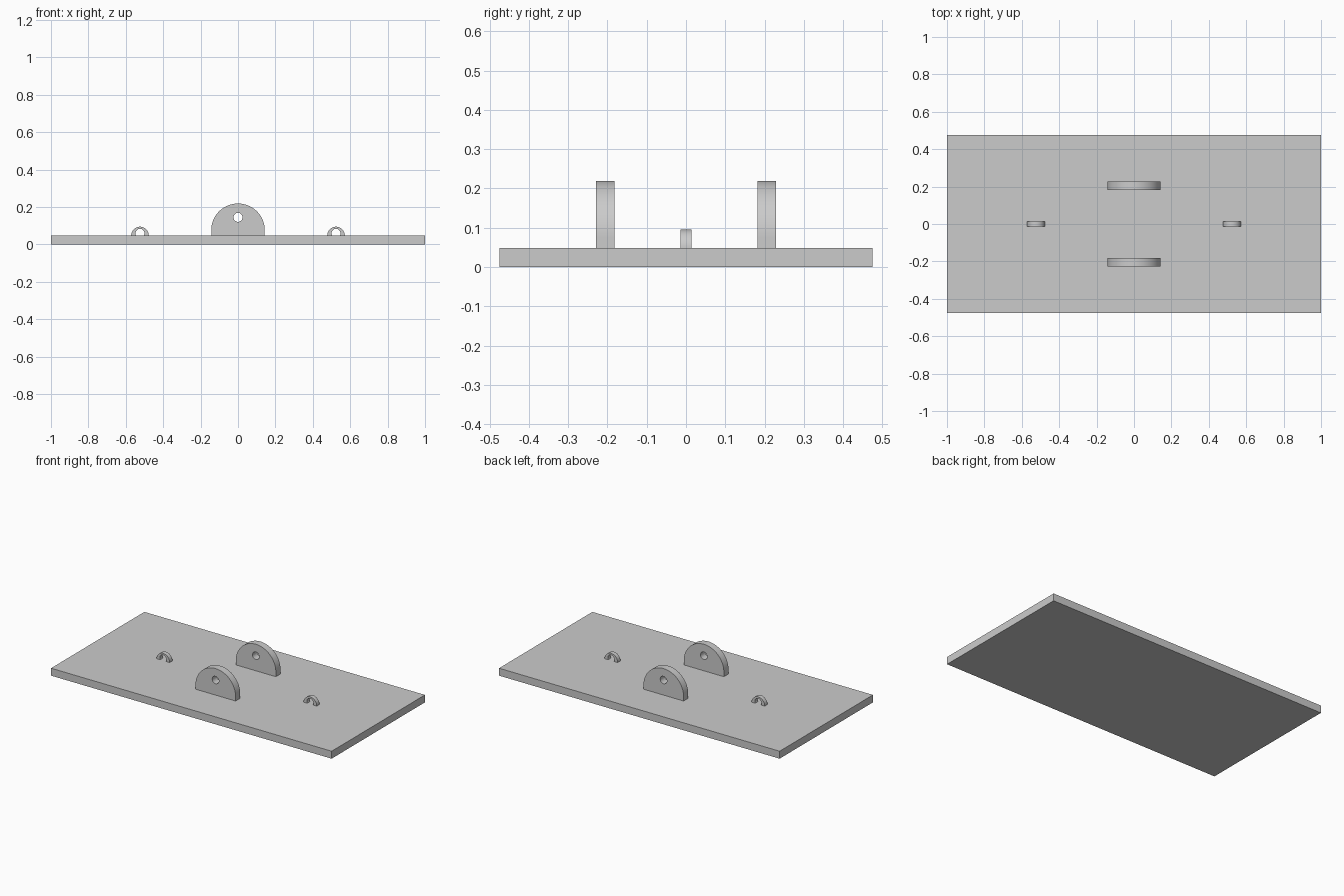
import bpy, bmesh
from math import pi, sin, cos, asin

default = bpy.data.objects.get("Cube")
if default:
    bpy.data.objects.remove(default, do_unlink=True)

PLATE_TOP = 0.048
grey = bpy.data.materials.new("plain_grey")
grey.use_nodes = True
grey.diffuse_color = (0.6, 0.6, 0.6, 1)
grey.node_tree.nodes["Principled BSDF"].inputs["Base Color"].default_value = (0.6, 0.6, 0.6, 1)


def arc(radius, height, start, end, steps):
    """Points on an arc centred at x = 0 and the given height."""
    angles = [start + (end - start) * i / steps for i in range(steps + 1)]
    return [(radius * cos(a), height + radius * sin(a)) for a in angles]


def extruded(name, outlines, location, thickness):
    """Stand a filled outline upright and give it thickness along y."""
    curve = bpy.data.curves.new(name, "CURVE")
    curve.dimensions = "2D"
    curve.fill_mode = "BOTH"
    curve.extrude = thickness / 2
    for outline in outlines:
        spline = curve.splines.new("POLY")
        spline.points.add(len(outline) - 1)
        spline.use_cyclic_u = True
        for point, (x, z) in zip(spline.points, outline):
            point.co = (x, z, 0, 1)
    obj = bpy.data.objects.new(name, curve)
    bpy.context.collection.objects.link(obj)
    obj.location = location
    obj.rotation_euler = (pi / 2, 0, 0)
    bpy.ops.object.select_all(action="DESELECT")
    obj.select_set(True)
    bpy.context.view_layer.objects.active = obj
    bpy.ops.object.convert(target="MESH")
    obj = bpy.context.view_layer.objects.active
    # Weld the caps to the rim
    bm = bmesh.new()
    bm.from_mesh(obj.data)
    bmesh.ops.remove_doubles(bm, verts=bm.verts, dist=0.00005)
    bmesh.ops.recalc_face_normals(bm, faces=bm.faces)
    bm.to_mesh(obj.data)
    bm.free()
    obj.data.materials.clear()
    obj.data.materials.append(grey)
    bpy.ops.object.shade_smooth_by_angle(angle=pi / 6)
    return obj


# Base plate
bpy.ops.mesh.primitive_cube_add(size=1, location=(0, 0, PLATE_TOP / 2))
plate = bpy.context.object
plate.name = "base_plate"
plate.scale = (2, 0.95, PLATE_TOP)
plate.data.materials.append(grey)

# Pair of round-topped lugs with a pin hole
lug_outline = [(-0.143, PLATE_TOP), (0.143, PLATE_TOP)] + arc(0.143, 0.076, 0, pi, 48)
pin_hole = arc(0.024, 0.145, 0, 2 * pi, 32)[:-1]
for side, y in (("front", -0.205), ("back", 0.205)):
    extruded(side + "_lug", [lug_outline, pin_hole], (0, y, 0), 0.047)

# Small eyelets whose hole is cut off by the plate
hole_radius, hole_height = 0.024, 0.0595
dip = asin((hole_height - PLATE_TOP) / hole_radius)
eyelet_outline = arc(0.047, PLATE_TOP, 0, pi, 32)
eyelet_outline += arc(hole_radius, hole_height, pi + dip, -dip, 32)
for side, x in (("right", -0.524), ("left", 0.524)):
    extruded(side + "_eyelet", [eyelet_outline], (x, 0, 0), 0.028)
